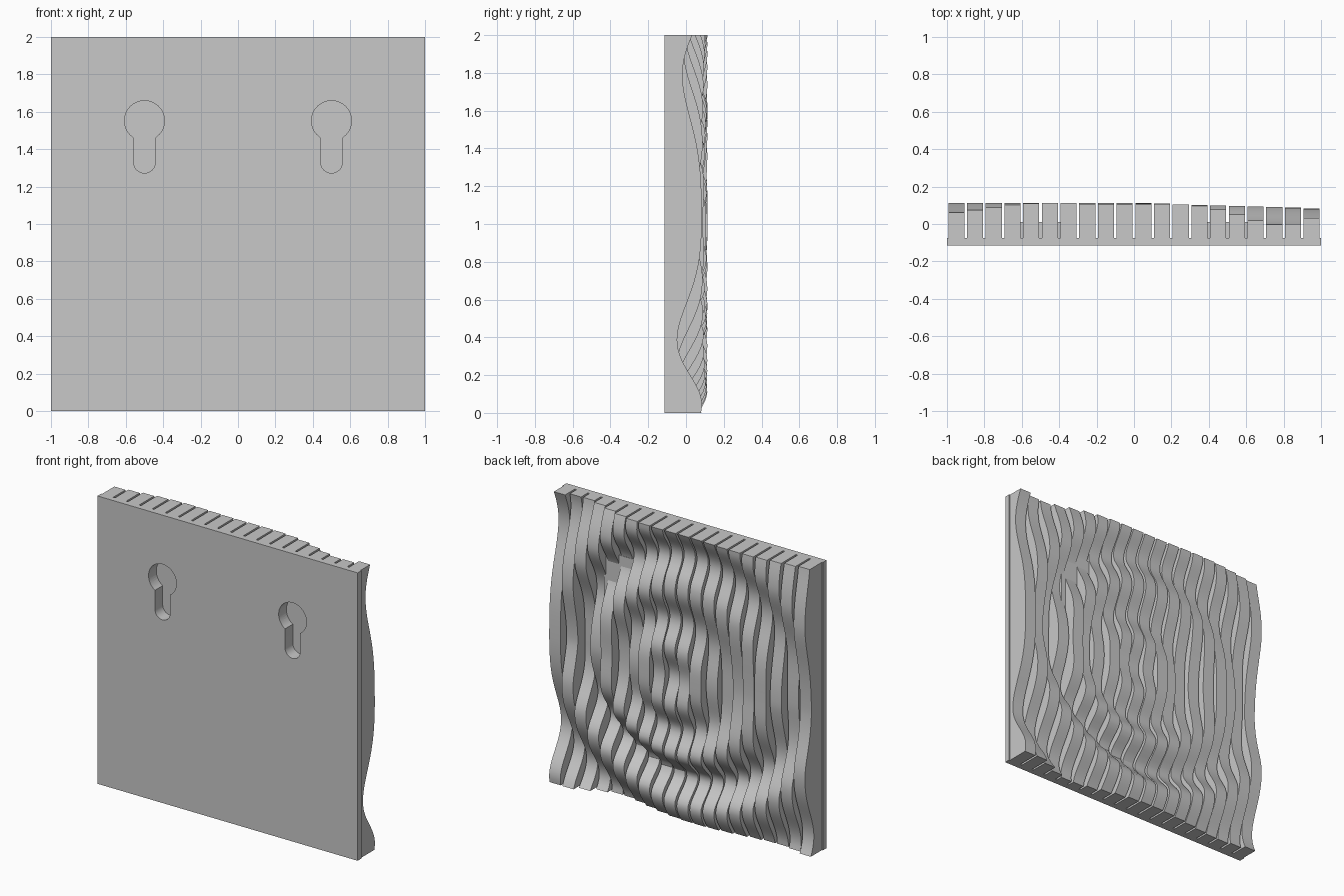
import bpy, bmesh, math

cube = bpy.data.objects.get("Cube")
if cube:
    bpy.data.objects.remove(cube, do_unlink=True)

grey = bpy.data.materials.new("plain grey")
grey.use_nodes = True
colour = (0.58, 0.58, 0.58, 1)
grey.diffuse_color = colour
for node in grey.node_tree.nodes:
    if node.type == 'BSDF_PRINCIPLED':
        node.inputs["Base Color"].default_value = colour

FRONT, BACKING, POCKET, BOSS = -0.115, -0.075, -0.03, 0.01
PITCH, SLAT_WIDTH, STEPS = 0.1, 0.086, 72
TURNS = [0, 0.2, 0.37, 0.54, 0.72, 0.9, 1.17, 1.42, 1.7]  # trough, crest, trough...


def make_object(name, bm):
    bmesh.ops.recalc_face_normals(bm, faces=bm.faces)
    mesh = bpy.data.meshes.new(name)
    bm.to_mesh(mesh)
    bm.free()
    mesh.materials.append(grey)
    obj = bpy.data.objects.new(name, mesh)
    bpy.context.collection.objects.link(obj)
    return obj


def extrude_profile(bm, points, offset):
    """Fill a closed outline and extrude it along offset."""
    face = bm.faces.new([bm.verts.new(p) for p in points])
    moved = bmesh.ops.extrude_face_region(bm, geom=[face], use_keep_orig=True)
    verts = [v for v in moved["geom"] if isinstance(v, bmesh.types.BMVert)]
    bmesh.ops.translate(bm, verts=verts, vec=offset)


def box(name, x0, x1, y0, y1, z0, z1):
    bm = bmesh.new()
    extrude_profile(bm, [(x0, y0, z0), (x1, y0, z0), (x1, y0, z1), (x0, y0, z1)],
                    (0, y1 - y0, 0))
    return make_object(name, bm)


def ripple(x, z):
    """Depth of the rippled back surface: uneven rings around a point near the middle."""
    dx, dz = x - 0.05, z - 0.99
    r = math.hypot(dx, dz)
    # Rings are wider towards the right and the top
    squeeze = 0.89 + 0.13 * dx / r - (0.03 if dz > 0 else 0.15) * dz / r
    blend = min(1, max(0, (r - 0.3) / 0.4))
    s = r * (1 - blend + squeeze * blend)
    i = max(k for k, t in enumerate(TURNS[:-1]) if t <= s)
    phase = math.pi * (i + (s - TURNS[i]) / (TURNS[i + 1] - TURNS[i]))
    crest = 0.113 - 0.03 * max(0, x)
    outer = 0.1 + 0.02 * x + 0.02 * (1 - z)
    depth = 0.06 * (1 - blend) + outer * blend
    return crest - depth * (0.5 + 0.5 * math.cos(phase))


# Backing board
backing = box("backing_board", -1, 1, FRONT, BACKING, 0, 2)

# Rippled vertical slats
bm = bmesh.new()
for i in range(20):
    x = -0.95 + i * PITCH
    outline = [(x - SLAT_WIDTH / 2, ripple(x, 2 * k / STEPS), 2 * k / STEPS)
               for k in range(STEPS + 1)]
    outline += [(x - SLAT_WIDTH / 2, BACKING - 0.001, z) for z in (2, 0)]
    extrude_profile(bm, outline, (SLAT_WIDTH, 0, 0))
slats = make_object("rippled_slats", bm)


def cut(obj, cutter):
    mod = obj.modifiers.new("pocket", 'BOOLEAN')
    mod.operation = 'DIFFERENCE'
    mod.solver = 'EXACT'
    mod.object = cutter
    bpy.context.view_layer.objects.active = obj
    bpy.ops.object.modifier_apply(modifier=mod.name)


# Keyhole hanging pockets, each closed behind by a solid block
for side, sx in (("right", -0.5), ("left", 0.5)):
    block = box(side + "_pocket_block", sx - 0.125, sx + 0.125,
                BACKING - 0.001, BOSS, 1.25, 1.68)
    radius, half, head_z, foot_z = 0.107, 0.058, 1.552, 1.33
    start = -math.pi / 2 + math.asin(half / radius)
    sweep = math.pi - 2 * start
    outline = []
    for k in range(41):
        a = start + sweep * k / 40
        outline.append((sx + radius * math.cos(a), FRONT - 0.05, head_z + radius * math.sin(a)))
    for k in range(17):
        a = math.pi + math.pi * k / 16
        outline.append((sx + half * math.cos(a), FRONT - 0.05, foot_z + half * math.sin(a)))
    bm = bmesh.new()
    extrude_profile(bm, outline, (0, POCKET - FRONT + 0.05, 0))
    cutter = make_object(side + "_keyhole_cutter", bm)
    cutter.hide_render = True
    for obj in (backing, slats, block):
        cut(obj, cutter)
    bpy.data.objects.remove(cutter, do_unlink=True)

# Smooth the ripples, keep the slat edges crisp
bpy.ops.object.select_all(action='DESELECT')
for obj in (backing, slats):
    obj.select_set(True)
bpy.context.view_layer.objects.active = slats
bpy.ops.object.shade_smooth_by_angle(angle=math.radians(30))
